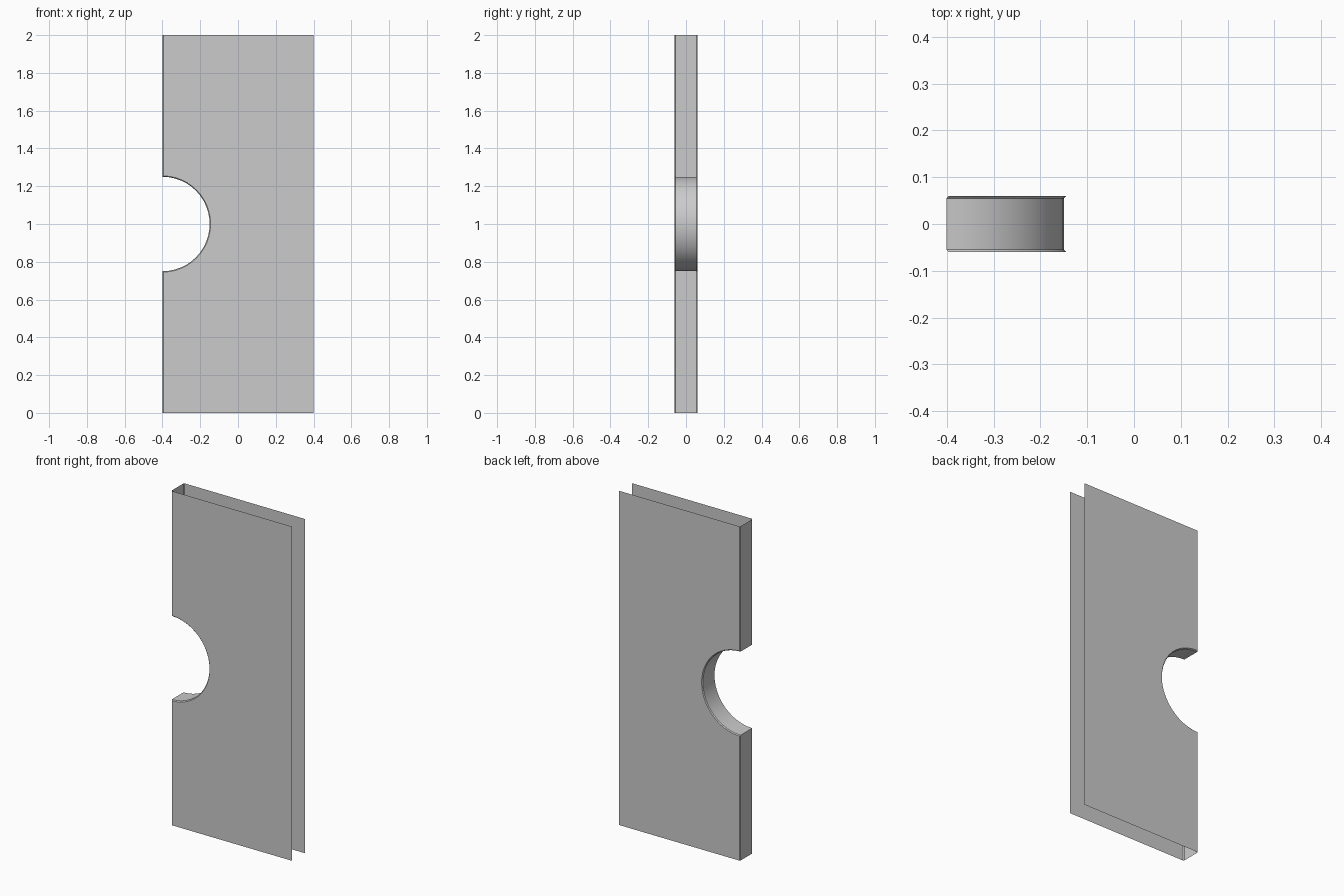
import bpy, bmesh, math

# Remove the default cube
cube = bpy.data.objects.get("Cube")
if cube:
    bpy.data.objects.remove(cube, do_unlink=True)

HALF_WIDTH, HALF_DEPTH, HEIGHT = 0.4, 0.06, 2.0
NOTCH_RADIUS, CHAMFER, SEGMENTS = 0.25, 0.005, 24

# Plain grey paint
grey = bpy.data.materials.new("plain_grey")
grey.use_nodes = True
colour = (0.6, 0.6, 0.6, 1)
grey.diffuse_color = colour
grey.node_tree.nodes["Principled BSDF"].inputs["Base Color"].default_value = colour


def edge_profile(inset):
    """Notched edge from bottom to top as (x, z), moved into the panel by inset."""
    x_edge, radius = -HALF_WIDTH + inset, NOTCH_RADIUS + inset
    limit = math.acos(inset / radius)
    points = [(x_edge, 0)]
    for i in range(SEGMENTS + 1):
        a = limit * (2 * i / SEGMENTS - 1)
        points.append((-HALF_WIDTH + radius * math.cos(a), HEIGHT / 2 + radius * math.sin(a)))
    return points + [(x_edge, HEIGHT)]


# Folded sheet: front face, chamfer, notched edge wall, chamfer, back face
wall = edge_profile(0)
rim = edge_profile(CHAMFER)
open_edge = [(HALF_WIDTH, z) for x, z in rim]
inner = HALF_DEPTH - CHAMFER
rows = [(open_edge, -HALF_DEPTH), (rim, -HALF_DEPTH), (wall, -inner),
        (wall, inner), (rim, HALF_DEPTH), (open_edge, HALF_DEPTH)]

bm = bmesh.new()
grid = [[bm.verts.new((x, y, z)) for x, z in profile] for profile, y in rows]
for a, b in zip(grid, grid[1:]):
    for i in range(len(a) - 1):
        bm.faces.new((a[i], a[i + 1], b[i + 1], b[i]))

# Merge the coplanar strips into one clean front and one clean back face
flat = [e for e in bm.edges if len(e.link_faces) == 2
        and all(abs(f.normal.y) > 0.99 for f in e.link_faces)]
bm.normal_update()
flat = [e for e in bm.edges if len(e.link_faces) == 2
        and all(abs(f.normal.y) > 0.99 for f in e.link_faces)]
bmesh.ops.dissolve_edges(bm, edges=flat, use_verts=True)
bm.normal_update()
# Outward facing: the front sheet looks towards -y
front = min(bm.faces, key=lambda f: f.calc_center_median().y)
if front.normal.y > 0:
    bmesh.ops.reverse_faces(bm, faces=bm.faces[:])

mesh = bpy.data.meshes.new("notched_panel")
bm.to_mesh(mesh)
bm.free()
mesh.materials.append(grey)
panel = bpy.data.objects.new("notched_panel", mesh)
bpy.context.collection.objects.link(panel)
bpy.context.view_layer.objects.active = panel
panel.select_set(True)
bpy.ops.object.shade_smooth_by_angle(angle=math.radians(30))
